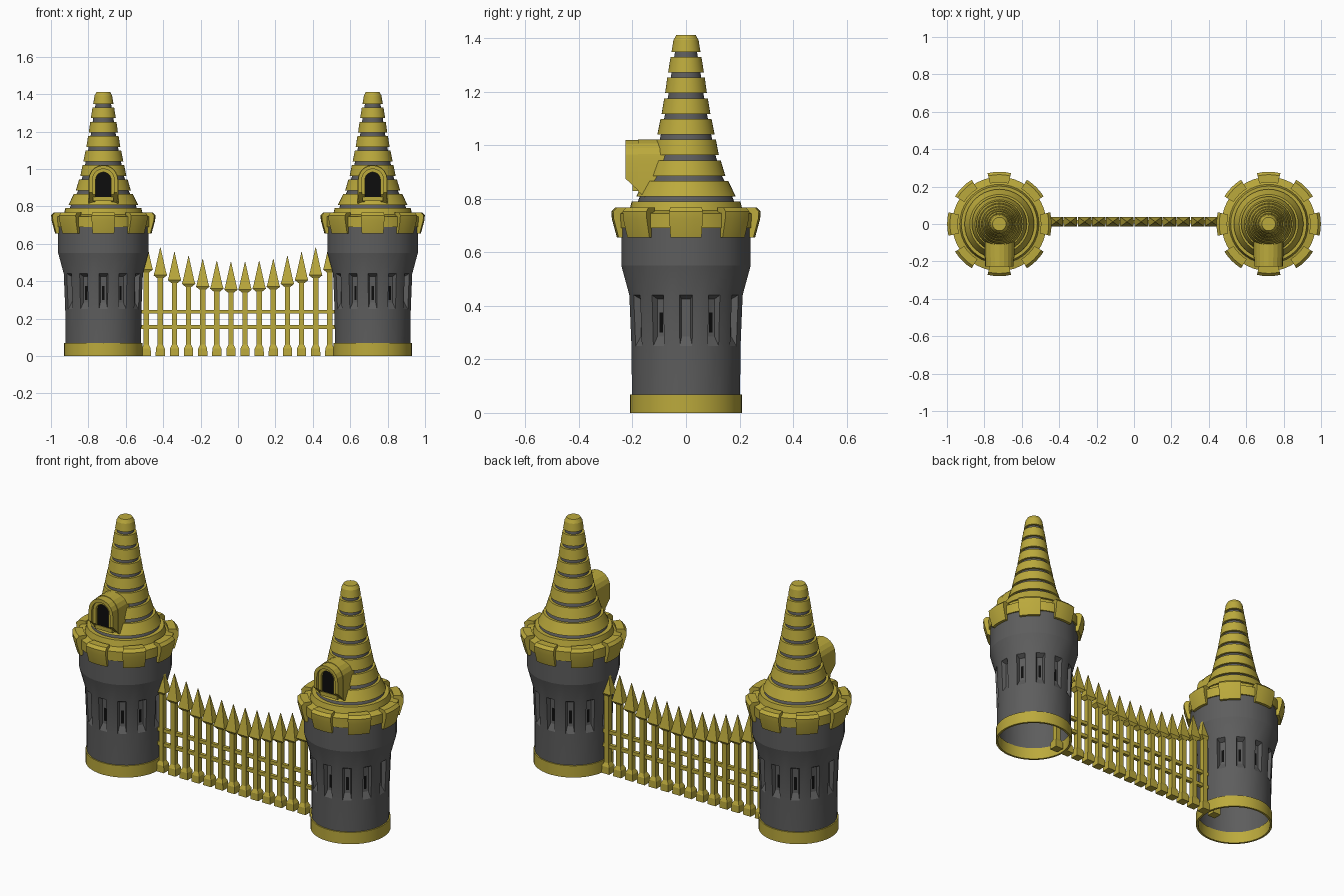
import bpy, bmesh, math
from math import sin, cos, pi, radians, atan2, hypot

cube = bpy.data.objects.get("Cube")
if cube:
    bpy.data.objects.remove(cube)


def material(name, rgb):
    m = bpy.data.materials.new(name)
    m.use_nodes = True
    m.diffuse_color = (*rgb, 1)
    m.node_tree.nodes["Principled BSDF"].inputs["Base Color"].default_value = (*rgb, 1)
    return m


GOLD = material("gold", (0.50, 0.40, 0.045))
GREY = material("stone grey", (0.11, 0.11, 0.11))
BLACK = material("black", (0.004, 0.004, 0.004))
made = []


def finish(bm, name, mats, loc=(0, 0, 0), fix_normals=True):
    if fix_normals:
        bmesh.ops.recalc_face_normals(bm, faces=bm.faces[:])
    me = bpy.data.meshes.new(name)
    bm.to_mesh(me)
    bm.free()
    for m in mats:
        me.materials.append(m)
    ob = bpy.data.objects.new(name, me)
    ob.location = loc
    bpy.context.collection.objects.link(ob)
    made.append(ob)
    return ob


def sweep(bm, profile, angles, closed_profile, full):
    """Revolve an (r, z) profile through the given angles."""
    rows = [[bm.verts.new((r * cos(a), r * sin(a), z)) for r, z in profile] for a in angles]
    n, k = len(rows), len(profile)
    for i in range(n if full else n - 1):
        a, b = rows[i], rows[(i + 1) % n]
        for j in range(k if closed_profile else k - 1):
            bm.faces.new((a[j], b[j], b[(j + 1) % k], a[(j + 1) % k]))
    if not full:
        bm.faces.new(rows[0])
        bm.faces.new(rows[-1][::-1])


ROUND = [radians(9 * i) for i in range(40)]


def wall(name, loc):
    """Flaring wall with twelve splayed niches and dark slits."""
    bm = bmesh.new()
    angles = [radians(30 * i + d) for i in range(12) for d in (-15, -6.5, 6.5)]
    sweep(bm, [(.203, .05), (.205, .25), (.213, .44), (.243, .55), (.243, .74)], angles, False, True)
    bm.normal_update()

    def recess(face, radius, half_angle, low, high, thickness):
        mid = face.calc_center_median()
        a0 = atan2(mid.y, mid.x)
        bmesh.ops.inset_individual(bm, faces=[face], thickness=thickness)
        for v in face.verts:
            side = 1 if sin(atan2(v.co.y, v.co.x) - a0) > 0 else -1
            a = a0 + side * half_angle
            v.co = (radius * cos(a), radius * sin(a), high if v.co.z > mid.z else low)

    niches = []
    for f in bm.faces:
        c = f.calc_center_median()
        off = (math.degrees(atan2(c.y, c.x)) + 15) % 30 - 15
        if .25 < c.z < .44 and abs(off) < 1:
            niches.append(f)
    for f in niches:
        recess(f, .186, radians(5), .285, .425, .005)
        c = f.calc_center_median()
        if abs(c.y) > .02:
            recess(f, .184, radians(2.2), .30, .375, .008)
            f.material_index = 1
    return finish(bm, name, [GREY, BLACK], loc, False)


def lathe(name, profile, mat, loc, closed=True):
    bm = bmesh.new()
    sweep(bm, profile, ROUND, closed, True)
    return finish(bm, name, [mat], loc)


def arch_points(radius, zc, z_low):
    pts = [(radius, z_low)]
    pts += [(radius * cos(pi * i / 10), zc + radius * sin(pi * i / 10)) for i in range(11)]
    return pts + [(-radius, z_low)]


def arch(name, outer, inner, y0, y1, z0, z1, loc):
    """Hollow arch from y0 to y1 whose feet slope from z0 to z1."""
    bm = bmesh.new()
    loops = []
    for r, y, z in ((outer, y0, z0), (outer, y1, z1), (inner, y1, z1), (inner, y0, z0)):
        loops.append([bm.verts.new((x, y, h)) for x, h in arch_points(r, .942, z)])
    for k in range(4):
        a, b = loops[k], loops[(k + 1) % 4]
        for i in range(len(a) - 1):
            bm.faces.new((a[i], a[i + 1], b[i + 1], b[i]))
    for end in (0, -1):
        bm.faces.new([lp[end] for lp in loops])
    return finish(bm, name, [GOLD], loc)


def box(bm, x0, x1, y0, y1, z0, z1):
    stack(bm, (x0 + x1) / 2, (y0 + y1) / 2,
          [((x1 - x0) / 2, (y1 - y0) / 2, z0), ((x1 - x0) / 2, (y1 - y0) / 2, z1)])


def stack(bm, x, y, levels):
    """Join rectangular sections given as (half x, half y, z)."""
    rings = [[bm.verts.new((x + sx * hx, y + sy * hy, z))
              for sx, sy in ((-1, -1), (1, -1), (1, 1), (-1, 1))] for hx, hy, z in levels]
    for a, b in zip(rings, rings[1:]):
        for i in range(4):
            bm.faces.new((a[i], a[(i + 1) % 4], b[(i + 1) % 4], b[i]))
    bm.faces.new(rings[0][::-1])
    bm.faces.new(rings[-1])


RING_RADII = [.186, .147, .123, .107, .091, .078, .067, .054]
RING_STEP = .0772

for side, cx in (("left", .72), ("right", -.72)):
    loc = (cx, 0, 0)
    wall(side + "_tower_wall", loc)
    lathe(side + "_base_band", [(.198, 0), (.21, 0), (.21, .068), (.198, .068)], GOLD, loc)

    # Parapet ring, skirt and merlons
    lathe(side + "_parapet", [(.235, .69), (.25, .69), (.252, .745), (.212, .755),
                              (.203, .79), (.18, .79), (.18, .72)], GOLD, loc)
    bm = bmesh.new()
    for i in range(8):
        block = [(.235, .655), (.258, .655), (.277, .725), (.279, .752), (.264, .768), (.222, .768)]
        sweep(bm, block, [radians(45 * i + d) for d in (-13, -6.5, 0, 6.5, 13)], True, False)
    finish(bm, side + "_merlons", [GOLD], loc)

    # Roof core and overlapping rings
    core = [(.19, .76)] + [(r - .013, .808 + RING_STEP * i) for i, r in enumerate(RING_RADII)]
    lathe(side + "_roof_core", core, GREY, loc, False)
    for i, r in enumerate(RING_RADII[:-1]):
        z = .808 + RING_STEP * i
        top = r + (RING_RADII[i + 1] - r) * .72
        lathe(f"{side}_roof_ring_{i + 1}", [(top - .02, z), (r, z), (top, z + .058), (top - .02, z + .058)],
              GOLD, loc)
    lathe(side + "_roof_cap", [(.03, 1.348), (.054, 1.348), (.047, 1.392), (.036, 1.412), (.001, 1.412)],
          GOLD, loc)

    # Dormer: stepped arches, dark opening and sill
    arch(side + "_dormer_frame", .077, .058, -.226, -.05, .875, .71, loc)
    arch(side + "_dormer_band", .08, .07, -.18, -.05, .828, .72, loc)
    arch(side + "_dormer_inner_frame", .06, .041, -.212, -.05, .862, .71, loc)
    bm = bmesh.new()
    bm.faces.new([bm.verts.new((x, -.196, z)) for x, z in arch_points(.045, .942, .845)][::-1])
    finish(bm, side + "_dormer_opening", [BLACK], loc, False)
    bm = bmesh.new()
    box(bm, -.055, .055, -.2, -.12, .828, .85)
    finish(bm, side + "_dormer_sill", [GOLD], loc)

# Fence pickets with footings and spear heads
FENCE_Y = .012
bm = bmesh.new()
for i in range(16):
    x = (i - 7.5) * .0755
    z = .338 + .45 * x * x
    stack(bm, x, FENCE_Y, [(.025, .025, 0), (.024, .024, .04), (.014, .015, .06), (.014, .015, z + .01)])
    stack(bm, x, FENCE_Y, [(.016, .016, z), (.036, .026, z + .016), (.03, .022, z + .035), (.001, .001, z + .165)])
finish(bm, "fence_pickets", [GOLD])

bm = bmesh.new()
for z in (.155, .237):
    box(bm, -.58, .58, FENCE_Y - .01, FENCE_Y + .01, z - .01, z + .01)
finish(bm, "fence_rails", [GOLD])

bpy.ops.object.select_all(action="DESELECT")
for ob in made:
    ob.select_set(True)
bpy.context.view_layer.objects.active = made[0]
bpy.ops.object.shade_smooth_by_angle(angle=radians(14))
